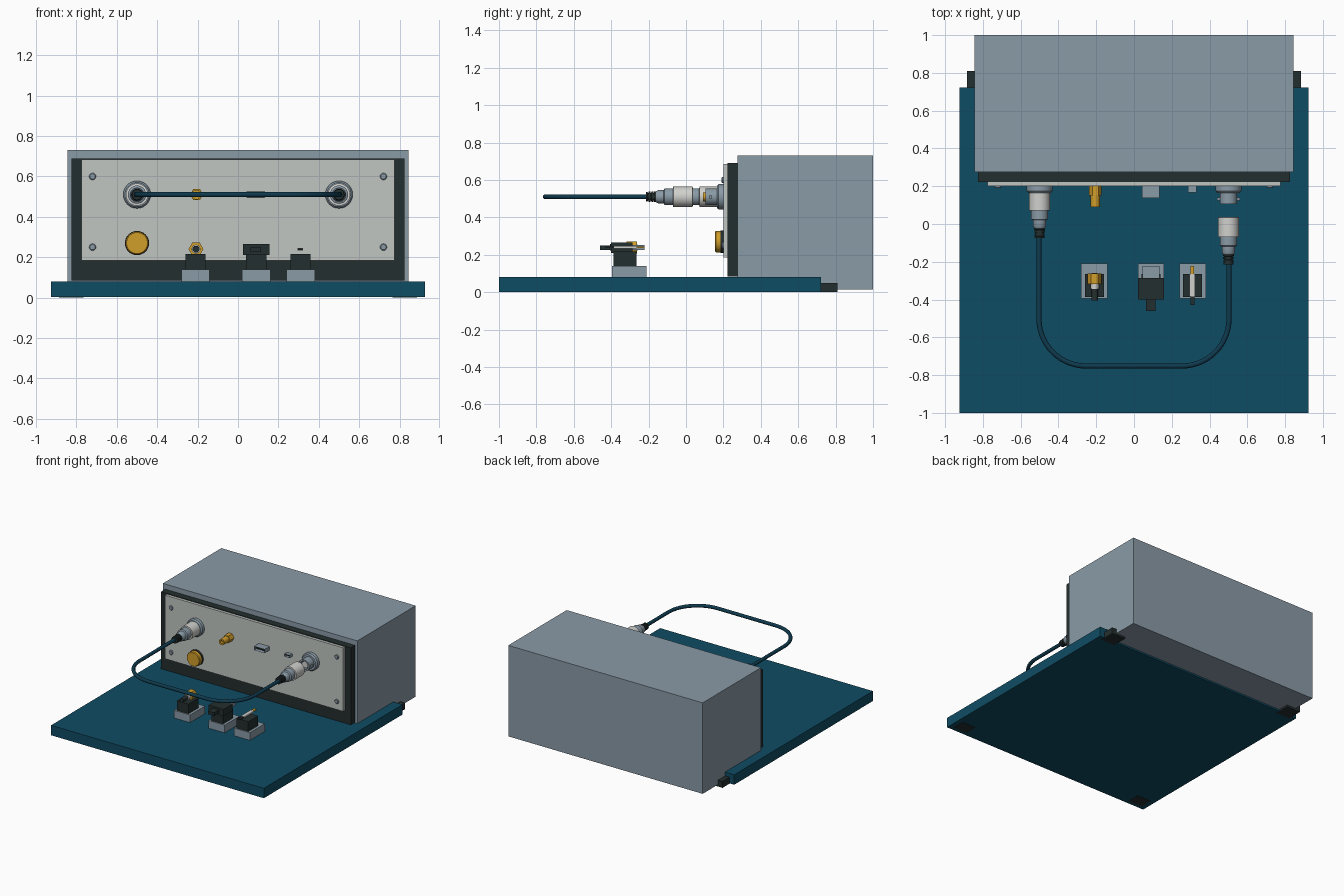
import bpy, bmesh, math
from mathutils import Matrix, Vector

default = bpy.data.objects.get("Cube")
if default:
    bpy.data.objects.remove(default, do_unlink=True)


def material(name, *rgb):
    lin = [((c / 255 + 0.055) / 1.055) ** 2.4 for c in rgb] + [1]
    m = bpy.data.materials.new(name)
    m.use_nodes = True
    m.diffuse_color = lin
    m.node_tree.nodes["Principled BSDF"].inputs["Base Color"].default_value = lin
    return m


TEAL = material("teal board", 15, 76, 100)
GREY = material("blue grey", 138, 155, 167)
BLACK = material("charcoal", 36, 46, 46)
PANEL = material("panel grey", 193, 198, 194)
WHITE = material("pale metal", 208, 209, 205)
GOLD = material("gold", 208, 157, 42)
CABLE = material("cable blue", 14, 58, 78)


def finish(name, bm, mat, smooth=False):
    bmesh.ops.recalc_face_normals(bm, faces=bm.faces)
    me = bpy.data.meshes.new(name)
    bm.to_mesh(me)
    bm.free()
    me.materials.append(mat)
    ob = bpy.data.objects.new(name, me)
    bpy.context.collection.objects.link(ob)
    if smooth:
        bpy.ops.object.select_all(action='DESELECT')
        bpy.context.view_layer.objects.active = ob
        ob.select_set(True)
        bpy.ops.object.shade_smooth_by_angle(angle=math.radians(35))
    return ob


def box(name, mat, x, y, z):
    """Box from (min, max) ranges."""
    bm = bmesh.new()
    size = [b - a for a, b in (x, y, z)]
    mid = [(a + b) / 2 for a, b in (x, y, z)]
    bmesh.ops.create_cube(bm, size=1, matrix=Matrix.Translation(mid) @ Matrix.Diagonal((*size, 1)))
    return finish(name, bm, mat)


def turned(name, mat, x, z, profile, sides=32):
    """Profile of (radius, y) pairs revolved round an axis along y."""
    bm = bmesh.new()
    rings = []
    for r, y in profile:
        angles = [math.tau * i / sides for i in range(sides)]
        rings.append([bm.verts.new((x + r * math.cos(a), y, z + r * math.sin(a))) for a in angles])
    for a, b in zip(rings, rings[1:]):
        for i in range(sides):
            j = (i + 1) % sides
            bm.faces.new((a[i], a[j], b[j], b[i]))
    bm.faces.new(rings[0])
    bm.faces.new(rings[-1])
    return finish(name, bm, mat, sides > 8)


def rod(name, mat, x, z, r, y0, y1, sides=32):
    return turned(name, mat, x, z, [(r, y0), (r, y1)], sides)


def shell(name, mat, x, y, z, wall):
    """Open-fronted rectangular port with a dark tongue inside."""
    ob = box(name, mat, x, y, z)
    bm = bmesh.new()
    bm.from_mesh(ob.data)
    front = [f for f in bm.faces if f.normal.y < -0.9]
    bmesh.ops.inset_region(bm, faces=front, thickness=wall)
    bmesh.ops.translate(bm, verts=front[0].verts, vec=(0, (y[1] - y[0]) * 0.8, 0))
    bm.to_mesh(ob.data)
    bm.free()
    mid = (z[0] + z[1]) / 2
    box(name + "_tongue", BLACK, (x[0] + 2 * wall, x[1] - 2 * wall),
        (y[0] + 0.01, y[1]), (mid - 0.003, mid + 0.003))


# Board, feet and housing
box("base_board", TEAL, (-0.925, 0.925), (-1, 0.722), (0.002, 0.08))
for side, s in (("left", 1), ("right", -1)):
    xs = sorted((s * 0.765, s * 0.885))
    box(f"back_foot_{side}", BLACK, xs, (0.69, 0.81), (0, 0.05))
    box(f"front_foot_{side}", BLACK, xs, (-0.97, -0.87), (0, 0.05))
box("housing", GREY, (-0.845, 0.845), (0.275, 1), (0.015, 0.73))
box("front_bezel", BLACK, (-0.825, 0.825), (0.222, 0.275), (0.085, 0.69))
box("face_panel", PANEL, (-0.775, 0.775), (0.2, 0.222), (0.185, 0.685))
for x in (-0.72, 0.72):
    for z in (0.25, 0.6):
        turned("panel_screw", GREY, x, z, [(0.013, 0.19), (0.017, 0.194), (0.017, 0.2)], 24)

# Round panel sockets, with locking pins
AXIS = 0.51
for x in (-0.5, 0.5):
    turned("socket", GREY, x, AXIS, [(0.033, 0.165), (0.033, 0.105), (0.045, 0.105), (0.045, 0.165),
                                     (0.06, 0.165), (0.068, 0.175), (0.068, 0.2)])
    rod("socket_core", WHITE, x, AXIS, 0.025, 0.12, 0.17)
box("socket_pins", GREY, (0.44, 0.56), (0.124, 0.14), (AXIS - 0.008, AXIS + 0.008))

# Cable plugs: one mated on the right, one pulled out on the left
for side, x, d in (("left", 0.5, 0), ("right", -0.5, 0.14)):
    turned(f"plug_collar_{side}", WHITE, x, AXIS,
           [(0.04, d - 0.07), (0.055, d - 0.068), (0.055, d + 0.035), (0.046, d + 0.037)])
    turned(f"plug_body_{side}", GREY, x, AXIS,
           [(0.03, d - 0.16), (0.035, d - 0.15), (0.035, d - 0.12), (0.045, d - 0.115), (0.045, d - 0.06)])
    ribs = []
    for i in range(4):
        y = d - 0.215 + i * 0.015
        ribs += [(0.026 + i * 0.001, y), (0.026 + i * 0.001, y + 0.01), (0.021, y + 0.011), (0.021, y + 0.014)]
    turned(f"strain_relief_{side}", BLACK, x, AXIS, ribs, 24)

# Looped cable with rounded corners
R, FAR, HALF = 0.25, -0.752, 0.503
arc = [(HALF - R + R * math.cos(a), FAR + R - R * math.sin(a))
       for a in (math.pi / 2 * i / 14 for i in range(15))]
path = [(HALF, -0.19)] + arc + [(-x, y) for x, y in reversed(arc)] + [(-HALF, -0.05)]
curve = bpy.data.curves.new("cable", 'CURVE')
curve.dimensions = '3D'
curve.bevel_depth = 0.0135
curve.bevel_resolution = 3
curve.use_fill_caps = True
spline = curve.splines.new('POLY')
spline.points.add(len(path) - 1)
for p, (x, y) in zip(spline.points, path):
    p.co = (x, y, AXIS, 1)
spline.use_smooth = True
curve.materials.append(CABLE)
bpy.context.collection.objects.link(bpy.data.objects.new("cable", curve))

# Gold ground knob and small panel ports
rod("knob_seat", BLACK, -0.5, 0.27, 0.06, 0.185, 0.2, 40)
turned("ground_knob", GOLD, -0.5, 0.27, [(0.052, 0.155), (0.057, 0.16), (0.057, 0.19)], 40)
rod("coax_nut", GOLD, -0.205, AXIS, 0.032, 0.15, 0.2, 6)
turned("coax_barrel", GOLD, -0.205, AXIS, [(0.012, 0.15), (0.012, 0.09), (0.024, 0.09), (0.024, 0.16)], 24)
shell("wide_port", GREY, (0.042, 0.134), (0.138, 0.2), (0.495, 0.525), 0.004)
shell("small_port", GREY, (0.287, 0.332), (0.168, 0.2), (0.5, 0.52), 0.003)

# Three adapter stands on the board
for name, x in (("coax", -0.21), ("wide", 0.09), ("small", 0.31)):
    box(f"{name}_stand", GREY, (x - 0.07, x + 0.07), (-0.395, -0.21), (0.08, 0.14))
    box(f"{name}_holder", BLACK, (x - 0.05, x + 0.05), (-0.387, -0.265), (0.14, 0.217))

# Coax plug
rod("coax_plug_nut", GOLD, -0.208, 0.24, 0.037, -0.318, -0.262, 6)
rod("coax_plug_bore", BLACK, -0.208, 0.24, 0.016, -0.32, -0.259, 20)
rod("coax_plug_ring", WHITE, -0.208, 0.24, 0.022, -0.345, -0.318, 24)
rod("coax_plug_cable", BLACK, -0.208, 0.24, 0.017, -0.405, -0.345, 20)

# Wide plug
box("wide_plug_body", BLACK, (0.025, 0.155), (-0.4, -0.287), (0.21, 0.265))
box("wide_plug_cable", BLACK, (0.063, 0.113), (-0.46, -0.4), (0.225, 0.25))
box("wide_plug_tip", GREY, (0.045, 0.135), (-0.287, -0.222), (0.226, 0.252))

# Small blade plug
box("small_plug_tail", BLACK, (0.298, 0.32), (-0.43, -0.385), (0.236, 0.244))
box("small_plug_blade", WHITE, (0.295, 0.323), (-0.385, -0.265), (0.234, 0.246))
box("small_plug_tip", GOLD, (0.3, 0.318), (-0.265, -0.222), (0.235, 0.245))
